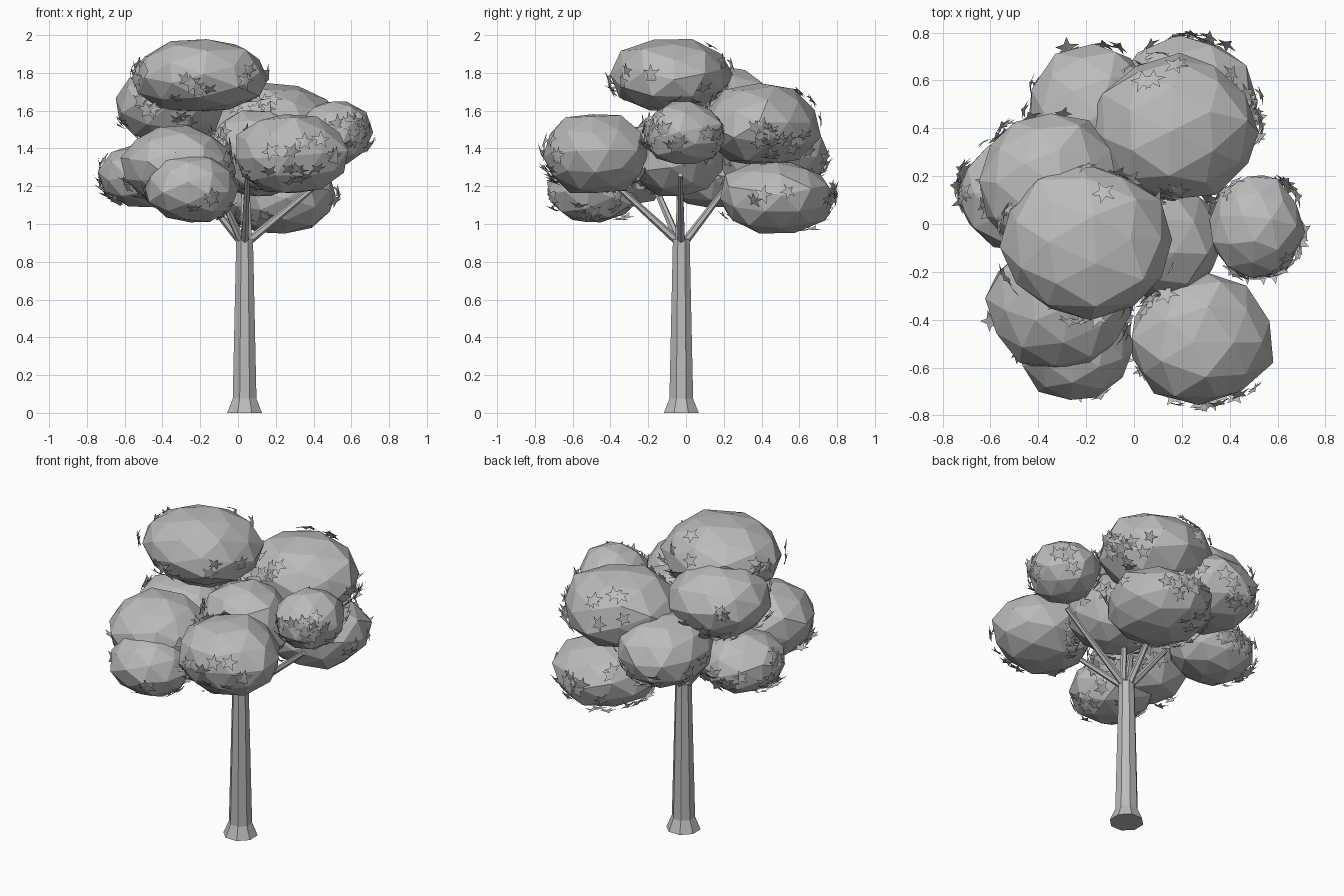
import bpy, bmesh, math, random
from mathutils import Vector, Matrix, Euler

random.seed(7)
cube = bpy.data.objects.get("Cube")
if cube:
    bpy.data.objects.remove(cube, do_unlink=True)

grey = bpy.data.materials.new("plain_grey")
grey.use_nodes = True
grey.diffuse_color = (0.5, 0.5, 0.5, 1)
grey.node_tree.nodes["Principled BSDF"].inputs["Base Color"].default_value = (0.5, 0.5, 0.5, 1)


def finish(bm, name):
    mesh = bpy.data.meshes.new(name)
    bm.to_mesh(mesh)
    bm.free()
    mesh.materials.append(grey)
    obj = bpy.data.objects.new(name, mesh)
    bpy.context.collection.objects.link(obj)
    return obj


def tube(name, rings, sides):
    """Capped tube through (centre, radius) rings along one straight axis."""
    axis = rings[-1][0] - rings[0][0]
    turn = axis.to_track_quat('Z', 'Y')
    bm = bmesh.new()
    loops = []
    for centre, radius in rings:
        loops.append([bm.verts.new(centre + turn @ Vector((
            radius * math.cos(math.tau * (i + 0.5) / sides),
            radius * math.sin(math.tau * (i + 0.5) / sides), 0)))
            for i in range(sides)])
    for low, high in zip(loops, loops[1:]):
        for i in range(sides):
            j = (i + 1) % sides
            bm.faces.new((low[i], low[j], high[j], high[i]))
    bm.faces.new(loops[0][::-1])
    bm.faces.new(loops[-1])
    return finish(bm, name)


# Trunk with flared foot
foot = Vector((0.035, -0.025, 0))
tube("trunk", [(foot + Vector((0, 0, z)), r) for z, r in
               ((0, 0.1), (0.075, 0.068), (0.92, 0.048))], 8)

# Branches fan out from the trunk top
fork = foot + Vector((0, 0, 0.91))
branches = {
    "centre": (0.045, -0.03, 1.27),
    "left": (0.48, -0.03, 1.26),
    "front": (0.05, -0.43, 1.26),
    "right": (-0.27, -0.04, 1.26),
    "back": (0.03, 0.25, 1.24),
    "front_right": (-0.15, -0.2, 1.28),
}
for name, end in branches.items():
    way = Vector(end) - fork
    start = fork + Vector((way.x, way.y, 0)).normalized() * 0.022
    tube(name + "_branch", [(start, 0.022), (Vector(end), 0.014)], 6)

# Foliage clumps: centre and radii
clumps = {
    "top": ((-0.2, -0.08, 1.785), (0.365, 0.325, 0.205)),
    "back_left_high": ((0.17, 0.4, 1.525), (0.35, 0.31, 0.23)),
    "back_left_low": ((0.22, 0.475, 1.14), (0.31, 0.31, 0.205)),
    "front_left": ((0.28, -0.48, 1.37), (0.31, 0.28, 0.22)),
    "left_side": ((0.515, -0.01, 1.48), (0.195, 0.215, 0.175)),
    "middle": ((0.1, -0.06, 1.37), (0.27, 0.26, 0.24)),
    "front_right_low": ((-0.25, -0.49, 1.19), (0.24, 0.25, 0.195)),
    "front_right": ((-0.32, -0.34, 1.31), (0.3, 0.28, 0.22)),
    "right_side": ((-0.47, 0.13, 1.255), (0.265, 0.25, 0.18)),
    "back_right_high": ((-0.36, 0.17, 1.63), (0.295, 0.3, 0.22)),
    "back_right": ((-0.18, 0.46, 1.375), (0.27, 0.3, 0.205)),
}


def clump(name, centre, radii):
    bm = bmesh.new()
    bmesh.ops.create_icosphere(bm, subdivisions=2, radius=1)
    spin = Euler([random.uniform(0, math.tau) for _ in range(3)]).to_matrix()
    for v in bm.verts:
        p = spin @ v.co * random.uniform(0.95, 1.06)
        p.z = max(min(p.z, 0.96), -0.93)
        v.co = Vector(centre) + Vector([a * b for a, b in zip(p, radii)])
    return finish(bm, name + "_foliage")


for name, (centre, radii) in clumps.items():
    clump(name, centre, radii)

# Five-pointed leaf outline
OUTLINE = []
for i in range(10):
    reach = 0.023 if i % 2 else 0.056
    OUTLINE.append((reach * math.sin(math.tau * i / 10), reach * math.cos(math.tau * i / 10)))


def buried(point, own):
    for other, (c, r) in clumps.items():
        if other != own and sum(((point[i] - c[i]) / r[i]) ** 2 for i in range(3)) < 1:
            return True
    return False


def leaves(name, centre, radii, groups):
    """Small groups of leaves lying close to the clump surface."""
    bm = bmesh.new()
    for _ in range(groups):
        angle, height = random.uniform(0, math.tau), random.uniform(-0.65, 0.55)
        for _ in range(3):
            a = angle + random.uniform(-0.35, 0.35)
            h = height + random.uniform(-0.25, 0.25)
            flat = math.sqrt(1 - h * h)
            unit = Vector((flat * math.cos(a), flat * math.sin(a), h))
            spot = Vector([centre[i] + radii[i] * unit[i] * 1.02 for i in range(3)])
            if buried(spot, name):
                continue
            normal = Vector([unit[i] / radii[i] for i in range(3)]).normalized()
            side = Vector((0, 0, 1)).cross(normal).normalized()
            up = normal.cross(side)
            frame = Matrix((side, up, normal)).transposed()
            frame = frame @ Euler((random.uniform(-0.1, 0.6), random.uniform(-0.3, 0.3),
                                   random.uniform(-0.5, 0.5))).to_matrix()
            size = random.uniform(0.8, 1.0)
            bm.faces.new([bm.verts.new(spot + frame @ Vector(
                (x * size, y * size, 0.006 - 4 * x * x))) for x, y in OUTLINE])
    bmesh.ops.triangulate(bm, faces=bm.faces[:])
    return finish(bm, name + "_leaves")


for name, (centre, radii) in clumps.items():
    leaves(name, centre, radii, 11)
